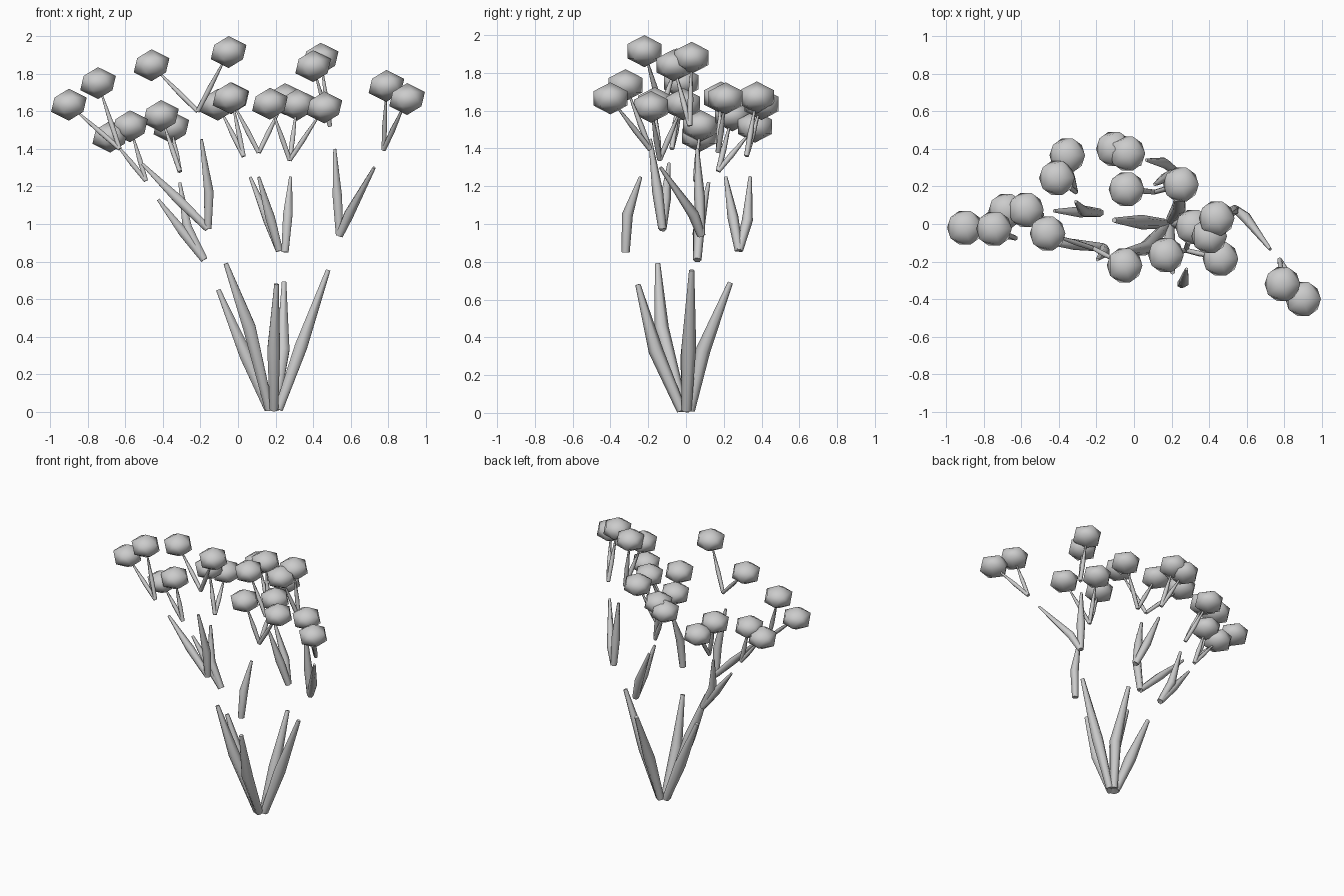
import bpy, bmesh
from mathutils import Vector

if "Cube" in bpy.data.objects:
    bpy.data.objects.remove(bpy.data.objects["Cube"])

def stem(name, base, tip, radii, mid=None, sides=6):
    """Tapered tube through base, mid (optional bend) and tip."""
    b, t = Vector(base), Vector(tip)
    m = Vector(mid) if mid else b.lerp(t, 0.45)
    pts = [b, m, t]
    bm = bmesh.new()
    rings = []
    for p, r, d in zip(pts, radii, (m - b, t - b, t - m)):
        q = Vector((0, 0, 1)).rotation_difference(d.normalized())
        res = bmesh.ops.create_circle(bm, segments=sides, radius=r)
        for v in res["verts"]:
            v.co = p + q @ v.co
        rings.append(res["verts"])
    for a, c in zip(rings, rings[1:]):
        for i in range(sides):
            j = (i + 1) % sides
            bm.faces.new((a[i], a[j], c[j], c[i]))
    bm.faces.new(rings[0][::-1])
    bm.faces.new(rings[-1])
    bmesh.ops.recalc_face_normals(bm, faces=bm.faces)
    me = bpy.data.meshes.new(name)
    bm.to_mesh(me)
    bm.free()
    for p in me.polygons:
        p.use_smooth = len(p.vertices) == 4
    bpy.context.collection.objects.link(bpy.data.objects.new(name, me))

def puff(loc):
    """Squashed low-poly flower head."""
    bpy.ops.mesh.primitive_ico_sphere_add(subdivisions=1, radius=0.106, location=loc)
    o = bpy.context.object
    o.name = "flower_head"
    o.scale.z = 0.8
    bpy.ops.object.shade_smooth()

# Main stems fanning from the foot
foot = Vector((0.19, 0, 0.012))
for tip, mid in [((-.105, .02, .65), None), ((-.065, -.15, .79), (.06, -.13, .45)),
                 ((.205, -.255, .68), (.19, -.16, .33)), ((.245, .235, .69), (.24, .09, .33)),
                 ((.48, .03, .755), None)]:
    d = Vector((tip[0] - .19, tip[1], 0)) * 0.09
    stem("main_stem", foot + d, tip, (.026, .039, .014), mid)

# Floating second tier: base, then (tip, bend) pairs
tier2 = [
    ((-.18, .06, .81), [((-.425, .07, 1.13), None), ((-.31, .12, 1.22), (-.27, .07, .98))]),
    ((-.16, -.125, .975), [((-.51, -.09, 1.32), None), ((-.195, -.19, 1.45), (-.155, -.15, 1.17))]),
    ((.25, -.32, .85), [((.28, -.24, 1.25), (.265, -.31, 1.05))]),
    ((.22, .28, .86), [((.065, .34, 1.25), (.16, .325, 1.02)), ((.11, .21, 1.25), None)]),
    ((.54, .08, .94), [((.515, .06, 1.40), None), ((.725, -.135, 1.30), (.59, .04, 1.05))]),
]
for base, tips in tier2:
    for tip, mid in tips:
        stem("branch", base, tip, (.022, .029, .009), mid)

# Top twigs: shared base and the flower heads they carry
tier3 = [
    ((-.63, -.075, 1.40), [(-.90, -.02, 1.635), (-.745, -.025, 1.75)]),
    ((-.49, .05, 1.23), [(-.68, .07, 1.465), (-.575, .075, 1.52)]),
    ((-.31, .17, 1.28), [(-.41, .245, 1.575), (-.355, .365, 1.515)]),
    ((-.215, -.13, 1.60), [(-.46, -.05, 1.845), (-.05, -.22, 1.915)]),
    ((.03, .32, 1.36), [(-.107, .40, 1.635), (-.035, .375, 1.67)]),
    ((.11, .17, 1.38), [(-.04, .185, 1.67), (.25, .21, 1.665)]),
    ((.275, -.14, 1.34), [(.17, -.165, 1.64), (.46, -.185, 1.62), (.315, -.015, 1.635)]),
    ((.49, .02, 1.52), [(.44, .03, 1.88), (.40, -.065, 1.84)]),
    ((.775, -.19, 1.395), [(.79, -.32, 1.735), (.90, -.40, 1.665)]),
]
for base, heads in tier3:
    for h in heads:
        puff(h)
        tip = Vector(base).lerp(Vector(h), 0.85)
        stem("twig", base, tip, (.013, .015, .005))
